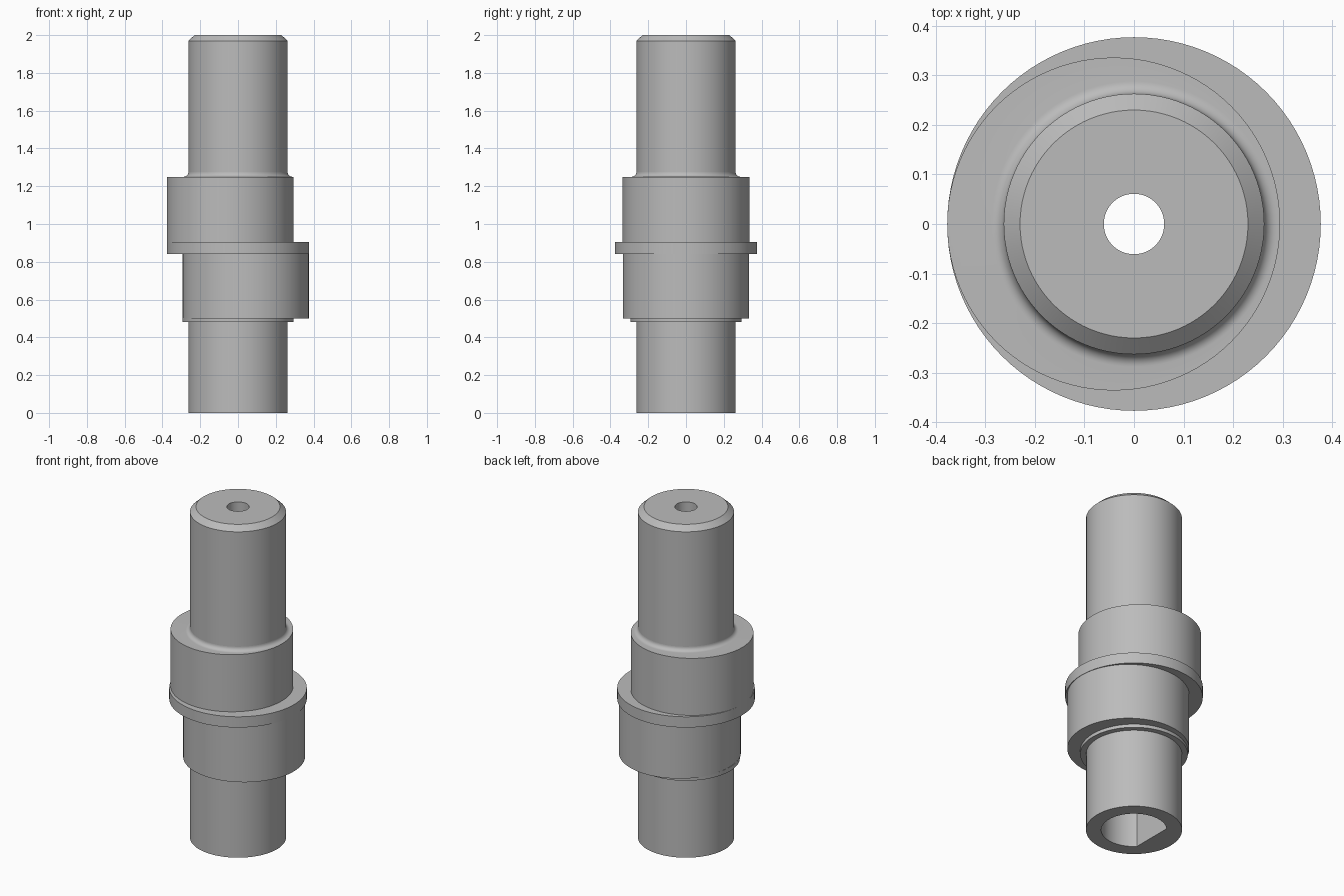
import bpy, bmesh, math

SEGMENTS = 96
SHAFT_R = 0.263
BORE_R = 0.18
OFFSET = 0.041

cube = bpy.data.objects.get("Cube")
if cube:
    bpy.data.objects.remove(cube, do_unlink=True)

steel = bpy.data.materials.new("grey_steel")
steel.use_nodes = True
color = (0.5, 0.5, 0.5, 1)
steel.diffuse_color = color
steel.node_tree.nodes["Principled BSDF"].inputs["Base Color"].default_value = color


def lathe(name, rows, flat_x=None):
    """Spin a closed profile of (radius, height, axis shift) rows.
    Rows at the bore radius are clipped to a flat at flat_x."""
    bm = bmesh.new()
    rings = []
    for radius, z, shift in rows:
        ring = []
        for i in range(SEGMENTS):
            a = math.tau * i / SEGMENTS
            x, y = radius * math.cos(a) + shift, radius * math.sin(a)
            if flat_x is not None and radius == BORE_R:
                x = max(x, flat_x)
            ring.append(bm.verts.new((x, y, z)))
        rings.append(ring)
    for a, b in zip(rings, rings[1:] + rings[:1]):
        for i in range(SEGMENTS):
            j = (i + 1) % SEGMENTS
            bm.faces.new((a[i], a[j], b[j], b[i]))
    bmesh.ops.recalc_face_normals(bm, faces=bm.faces)
    mesh = bpy.data.meshes.new(name)
    bm.to_mesh(mesh)
    bm.free()
    mesh.materials.append(steel)
    obj = bpy.data.objects.new(name, mesh)
    bpy.context.collection.objects.link(obj)
    bpy.ops.object.select_all(action='DESELECT')
    obj.select_set(True)
    bpy.context.view_layer.objects.active = obj
    bpy.ops.object.shade_smooth_by_angle(angle=math.radians(30))
    return obj


def ring(name, radius, bottom, top, shift=0):
    """Solid ring whose inner wall is buried in the shaft."""
    inner = 0.22
    return lathe(name, [(inner, bottom, 0), (radius, bottom, shift),
                        (radius, top, shift), (inner, top, 0)])


# Shaft with chamfered top, narrow top hole and D-shaped lower bore
lathe("shaft", [(SHAFT_R, 0, 0), (SHAFT_R, 1.97, 0), (0.23, 2, 0),
                (0.061, 2, 0), (0.061, 0.8, 0),
                (BORE_R, 0.8, 0), (BORE_R, 0, 0)],
      flat_x=-BORE_R * math.sqrt(0.5))

# Collars
ring("middle_collar", 0.377, 0.84, 0.905)
ring("lower_shoulder", 0.295, 0.48, 0.505)

# Lower eccentric, shifted to the left side
ring("lower_eccentric", 0.334, 0.5, 0.845, OFFSET)

# Upper eccentric, shifted to the right side, with a fillet up to the shaft
fillet = 0.025
steps = 8
rows = [(0.22, 0.9, 0), (0.336, 0.9, -OFFSET), (0.336, 1.25, -OFFSET)]
for k in range(steps + 1):
    a = math.pi / 2 * k / steps
    rows.append((SHAFT_R + fillet * (1 - math.sin(a)),
                 1.25 + fillet * (1 - math.cos(a)), 0))
rows.append((0.22, 1.25 + fillet, 0))
lathe("upper_eccentric", rows)
